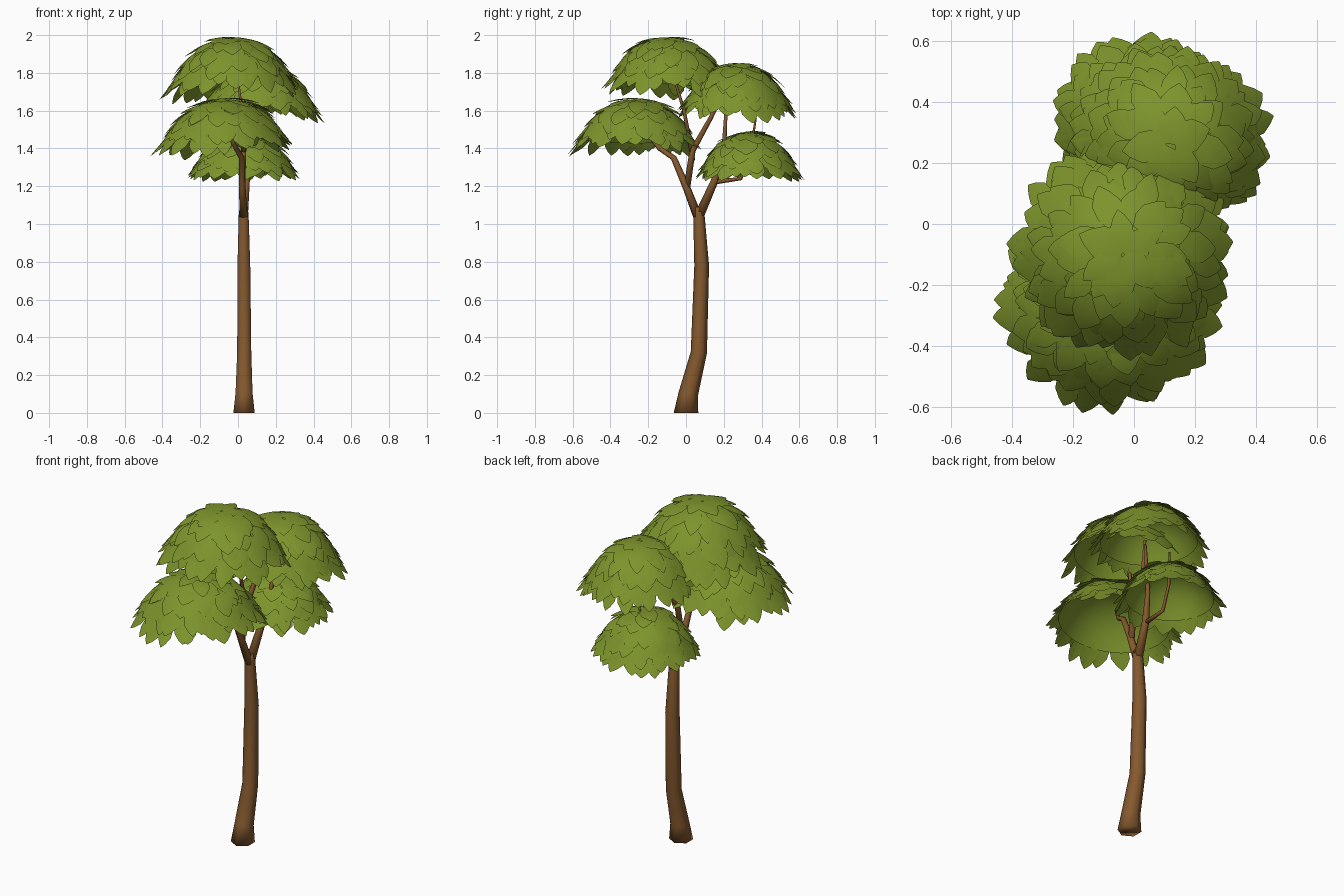
import bpy, bmesh, math, random
from mathutils import Vector

if "Cube" in bpy.data.objects:
    bpy.data.objects.remove(bpy.data.objects["Cube"])

random.seed(7)


def material(name, rgb):
    m = bpy.data.materials.new(name)
    m.diffuse_color = (*rgb, 1)
    m.use_nodes = True
    m.node_tree.nodes["Principled BSDF"].inputs["Base Color"].default_value = m.diffuse_color
    return m


BARK = material("bark brown", (0.235, 0.1, 0.028))
LEAF = material("leaf green", (0.205, 0.295, 0.025))


def finish(bm, name, mat):
    me = bpy.data.meshes.new(name)
    bm.to_mesh(me)
    bm.free()
    me.materials.append(mat)
    for p in me.polygons:
        p.use_smooth = True
    ob = bpy.data.objects.new(name, me)
    bpy.context.collection.objects.link(ob)
    return ob


def tube(name, path, sides=6):
    """Tapered tube; path rows are x, y, z, radius."""
    bm = bmesh.new()
    pts = [Vector(p[:3]) for p in path]
    rings = []
    for i, p in enumerate(pts):
        t = pts[min(i + 1, len(pts) - 1)] - pts[max(i - 1, 0)]
        if p.z == 0:
            t = Vector((0, 0, 1))
        q = Vector((0, 0, 1)).rotation_difference(t.normalized())
        r = path[i][3]
        rings.append([bm.verts.new(p + q @ Vector((-r * math.sin(a), r * math.cos(a), 0)))
                      for a in (2 * math.pi * k / sides for k in range(sides))])
    for a, b in zip(rings, rings[1:]):
        for k in range(sides):
            n = (k + 1) % sides
            bm.faces.new((a[k], a[n], b[n], b[k]))
    bm.faces.new(rings[0][::-1])
    bm.faces.new(rings[-1])
    return finish(bm, name, BARK)


# Trunk and forking branches
tube("trunk", [(0.032, 0, 0, 0.065), (0.032, 0.012, 0.1, 0.052), (0.033, 0.068, 0.32, 0.043),
               (0.031, 0.083, 0.78, 0.039), (0.03, 0.068, 1.05, 0.030), (0.03, 0.064, 1.09, 0.024)])
tube("left_limb", [(0.03, 0.062, 1.04, 0.024), (0.022, 0.0, 1.2, 0.02), (0.02, -0.065, 1.35, 0.016),
                   (-0.01, -0.14, 1.40, 0.013), (-0.06, -0.22, 1.5, 0.008)])
tube("middle_limb", [(0.022, 0.003, 1.18, 0.018), (0.03, 0.035, 1.39, 0.016), (0.045, 0.13, 1.56, 0.012),
                     (0.09, 0.2, 1.7, 0.007)])
tube("top_twig", [(0.03, 0.03, 1.38, 0.012), (0.02, -0.01, 1.6, 0.009), (0.0, -0.06, 1.76, 0.006)])
tube("right_limb", [(0.03, 0.068, 1.04, 0.026), (0.045, 0.15, 1.225, 0.02), (0.07, 0.2, 1.38, 0.013),
                    (0.1, 0.215, 1.66, 0.007)])
tube("low_twig", [(0.045, 0.145, 1.222, 0.014), (0.04, 0.29, 1.24, 0.010), (0.04, 0.34, 1.38, 0.008),
                  (0.06, 0.37, 1.56, 0.005)])

LIMIT = math.radians(58)   # below this angle the dome skirt runs straight


def crown(name, cx, cy, top, drop, ex, ey, tilt_x, tilt_y):
    """Leafy umbrella: hollow dome covered in overlapping leaves."""
    bm = bmesh.new()
    rx, ry, h = ex / 1.14, ey / 1.14, drop / 0.95

    def point(phi, th, lift=0.0):
        p = min(phi, LIMIT)
        e = phi - p
        r = math.sin(p) + e * math.cos(p)
        z = math.cos(p) - e * math.sin(p) - 1
        x, y = rx * r * math.cos(th), ry * r * math.sin(th)
        return Vector((cx + x + lift * math.sin(p) * math.cos(th),
                       cy + y + lift * math.sin(p) * math.sin(th),
                       top - 0.014 + h * z + tilt_x * x + tilt_y * y + lift * math.cos(p)))

    # hollow dome
    n = 24
    vs = [[bm.verts.new(point(math.radians(d), 2 * math.pi * k / n)) for k in range(n)]
          for d in (12, 25, 38, 51, 62, 71)]
    for a, b in zip(vs, vs[1:]):
        for k in range(n):
            m = (k + 1) % n
            bm.faces.new((a[k], b[k], b[m], a[m]))
    bm.faces.new(vs[0])

    # leaves: rows of start angle and count, each leaf hugging the dome
    size = (rx + ry) / 2
    for deg, count in ((3, 5), (14, 9), (25, 14), (36, 18), (46, 22), (55, 24), (62, 24)):
        for k in range(count):
            th = 2 * math.pi * (k + random.uniform(-0.4, 0.4) + 0.5 * (deg % 2)) / count
            phi = math.radians(deg + random.uniform(-5, 4))
            span = math.radians(random.uniform(21, 30))
            wide = random.uniform(0.042, 0.058) * (0.8 + 0.6 * size)
            turn = random.uniform(-0.03, 0.03)
            side = Vector((-math.sin(th), math.cos(th), 0))
            lift0 = random.uniform(0.002, 0.007)
            tip = random.uniform(0.008, 0.028)
            rows = []
            for t, w in ((0, 0.55), (0.3, 0.95), (0.6, 0.95), (0.85, 0.5), (1, 0.05)):
                c = point(phi + span * t, th, lift0 + tip * t) + side * turn * t
                droop = Vector((math.cos(th), math.sin(th), 1.0)) * (-0.10 * w * wide)
                rows.append([bm.verts.new(c - side * wide * w + droop), bm.verts.new(c),
                             bm.verts.new(c + side * wide * w + droop)])
            for a, b in zip(rows, rows[1:]):
                for j in (0, 1):
                    bm.faces.new((a[j], b[j], b[j + 1], a[j + 1]))
    return finish(bm, name, LEAF)


# Four crowns: centre x, y, top z, height, half width x, half depth y, slopes
crown("top_crown", -0.035, -0.085, 1.998, 0.33, 0.355, 0.345, 0.05, -0.08)
crown("back_crown", 0.12, 0.268, 1.86, 0.295, 0.315, 0.305, -0.06, 0.0)
crown("front_crown", -0.08, -0.262, 1.672, 0.30, 0.365, 0.34, 0.07, 0.0)
crown("low_crown", 0.03, 0.335, 1.495, 0.265, 0.29, 0.275, 0.0, 0.0)
